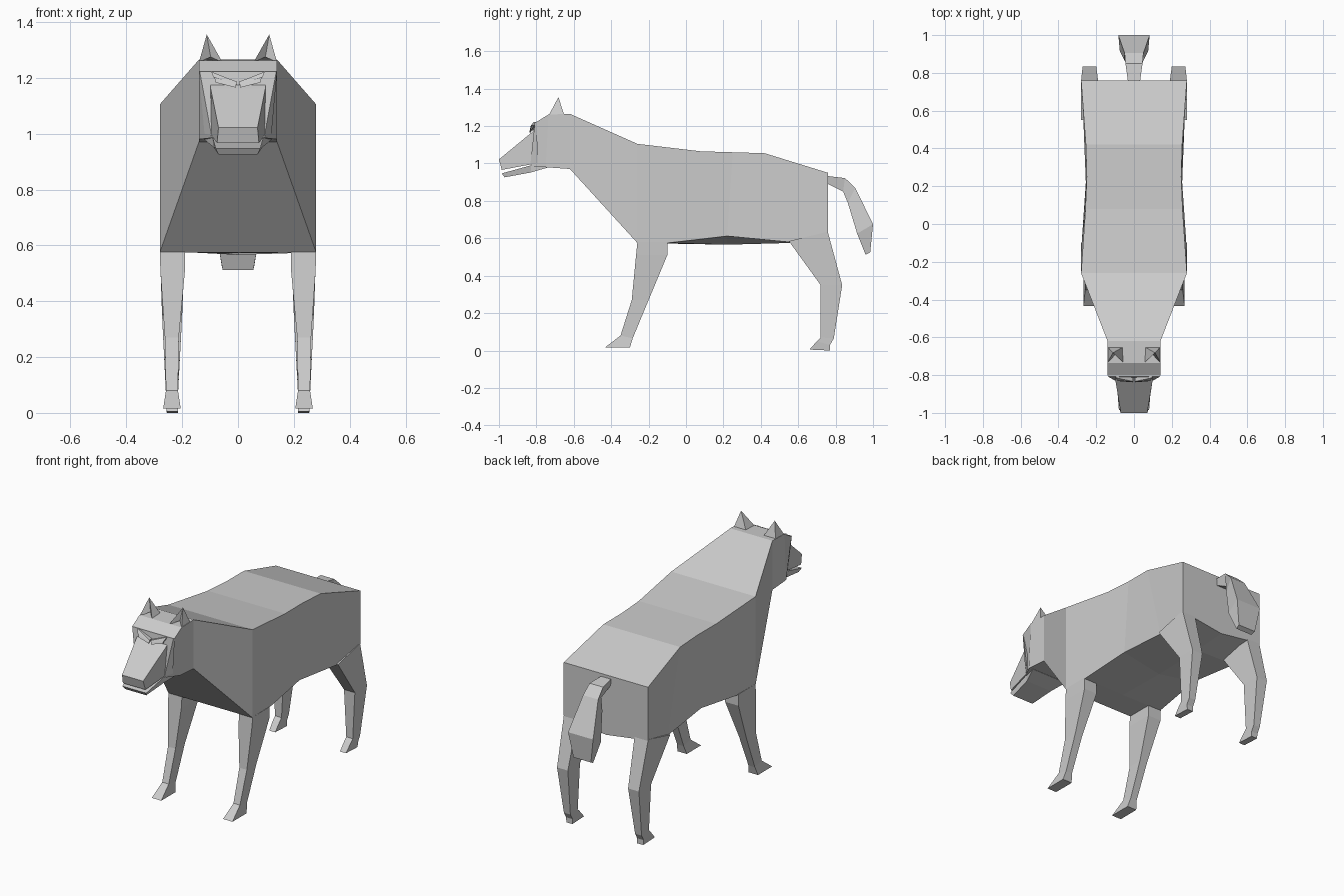
import bpy, bmesh

fur = bpy.data.materials.new("grey fur")
fur.diffuse_color = (0.6, 0.6, 0.6, 1)


def build(name, verts, faces):
    bm = bmesh.new()
    vs = [bm.verts.new(v) for v in verts]
    for f in faces:
        bm.faces.new([vs[i] for i in f])
    bmesh.ops.recalc_face_normals(bm, faces=bm.faces)
    me = bpy.data.meshes.new(name)
    bm.to_mesh(me)
    bm.free()
    me.materials.append(fur)
    ob = bpy.data.objects.new(name, me)
    bpy.context.collection.objects.link(ob)
    return ob


def loft(name, rings):
    """Skin equal-sized rings of points and cap both ends."""
    n = len(rings[0])
    verts = [p for r in rings for p in r]
    faces = [(a * n + i, a * n + (i + 1) % n, (a + 1) * n + (i + 1) % n, (a + 1) * n + i)
             for a in range(len(rings) - 1) for i in range(n)]
    faces += [tuple(range(n)), tuple(range(len(verts) - n, len(verts)))]
    return build(name, verts, faces)


def slab(y1, z1, w1, y2, z2, w2):
    """Symmetric four-point ring: upper edge and lower edge with half widths."""
    return [(-w1, y1, z1), (w1, y1, z1), (w2, y2, z2), (-w2, y2, z2)]


def mirrored(name, make):
    for side, s in (("left", 1), ("right", -1)):
        make(f"{side}_{name}", s)


# Body: top y, z, half width; bottom y, edge z, centre z, half width
body = [(-.62, 1.265, .14, -.62, .97, .97, .14),
        (-.26, 1.105, .28, -.26, .575, .575, .28),
        (.08, 1.065, .257, -.10, .575, .572, .277),
        (.25, 1.06, .25, .22, .612, .566, .255),
        (.42, 1.055, .255, .55, .58, .575, .268),
        (.76, .95, .28, .76, .63, .59, .28)]
loft("body", [[(-w, y, z), (w, y, z), (v, b, e), (0, b, c), (-v, b, e)]
              for y, z, w, b, e, c, v in body])

# Head block, narrowing to the face below the brow
loft("head", [slab(-.62, 1.265, .14, -.61, .97, .14),
              slab(-.735, 1.262, .14, -.75, .98, .14),
              slab(-.80, 1.222, .14, -.83, .985, .095)])
loft("face", [slab(-.80, 1.222, .14, -.79, 1.0, .12),
              slab(-.808, 1.222, .137, -.832, .995, .095)])

# Muzzle and open lower jaw
loft("muzzle", [slab(-.80, 1.185, .10, -.80, 1.0, .095),
                slab(-.83, 1.162, .098, -.83, .995, .095),
                slab(-1.0, 1.022, .07, -.985, .966, .075)])
loft("lower_jaw", [slab(-.74, 1.0, .12, -.74, .978, .12),
                   slab(-.83, .99, .092, -.83, .952, .088),
                   slab(-.985, .947, .08, -.97, .926, .07)])


# Slanted brow over each eye, with a narrow eye plate beneath
def brow(name, s):
    front = [(.096 * s, -.814, 1.222), (.004 * s, -.834, 1.186),
             (.004 * s, -.836, 1.176), (.088 * s, -.83, 1.202)]
    loft(name, [front, [(x, y + .03, z) for x, y, z in front]])


def eye(name, s):
    front = [(.085 * s, -.822, 1.203), (.008 * s, -.832, 1.18),
             (.008 * s, -.838, 1.165), (.08 * s, -.832, 1.183)]
    loft(name, [front, [(x, y + .008, z) for x, y, z in front]])


mirrored("brow", brow)
mirrored("eye", eye)


# Pointed ears with a hollow front
def ear(name, s):
    pts = [(.14, -.735, 1.255), (.14, -.65, 1.255), (.055, -.65, 1.255),
           (.055, -.735, 1.255), (.112, -.682, 1.355), (.098, -.69, 1.275)]
    build(name, [(x * s, y, z) for x, y, z in pts],
          [(0, 1, 4), (1, 2, 4), (2, 3, 4), (3, 5, 4), (5, 0, 4), (0, 5, 3, 2, 1)])


mirrored("ear", ear)


# Legs: front y, z; back y, z; inner x, outer x
def leg(rows):
    def make(name, s):
        loft(name, [[(i * s, f, zf), (o * s, f, zf), (o * s, b, zb), (i * s, b, zb)]
                    for f, zf, b, zb, i, o in rows])
    return make


mirrored("front_leg", leg([(-.26, .58, -.10, .58, .19, .28),
                           (-.267, .51, -.10, .51, .19, .278),
                           (-.29, .27, -.20, .27, .212, .262),
                           (-.35, .08, -.285, .065, .215, .258),
                           (-.435, .015, -.30, .015, .205, .268)]))
mirrored("hind_leg", leg([(.55, .585, .758, .635, .19, .28),
                          (.72, .35, .835, .35, .20, .272),
                          (.72, .07, .79, .065, .215, .258),
                          (.70, .05, .77, .03, .215, .258),
                          (.66, .005, .77, 0, .215, .255)]))

# Drooping tail
loft("tail", [slab(.74, .935, .03, .74, .90, .03),
              slab(.85, .922, .045, .84, .85, .025),
              slab(.905, .87, .05, .865, .79, .05),
              slab(1.0, .675, .083, .915, .625, .075),
              slab(.985, .525, .058, .96, .512, .055)])
